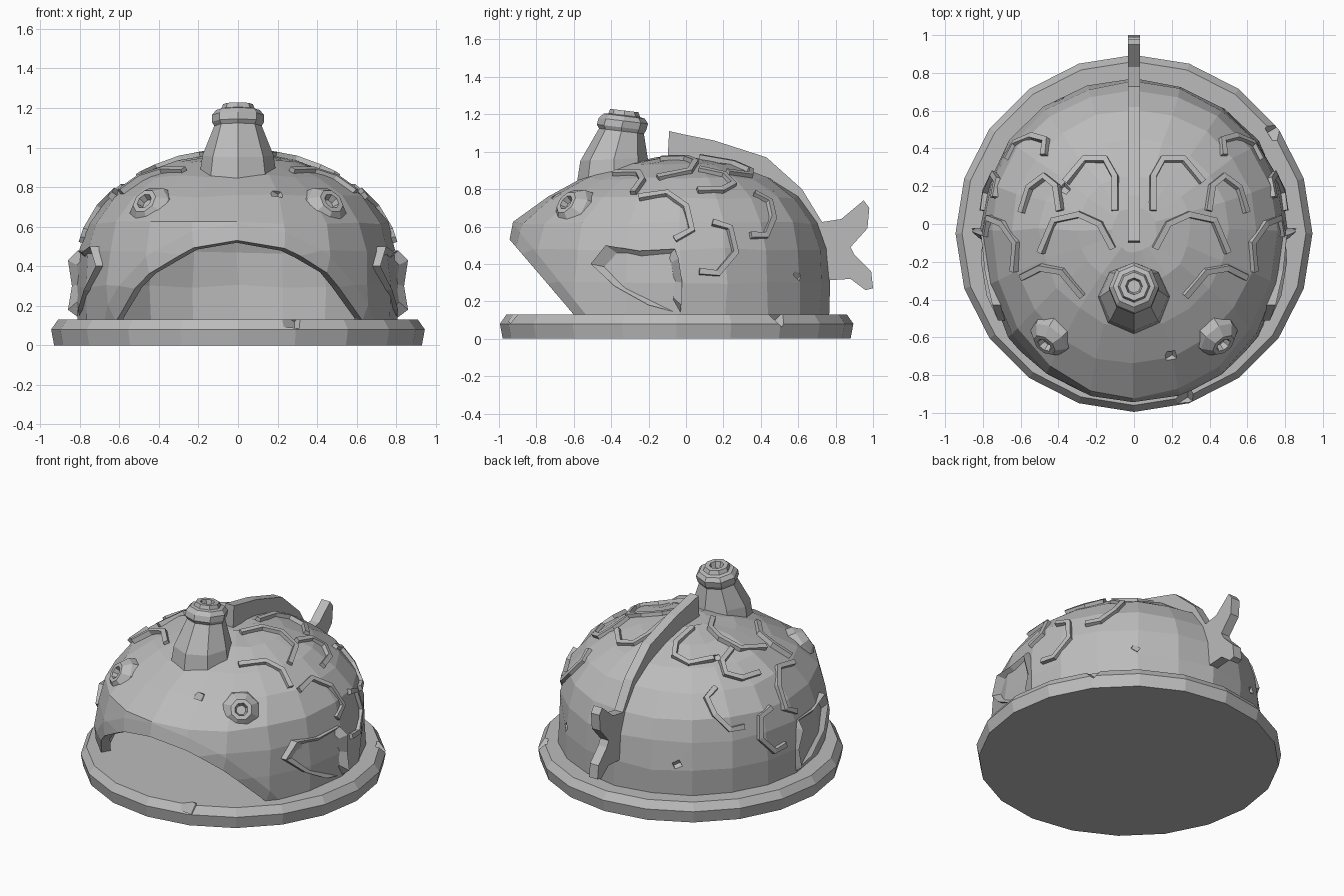
import bpy, bmesh, math, random
from mathutils import Vector, Matrix
from mathutils.bvhtree import BVHTree

random.seed(4)
if "Cube" in bpy.data.objects:
    bpy.data.objects.remove(bpy.data.objects["Cube"])

stone = bpy.data.materials.new("grey_stone")
stone.use_nodes = True
GREY = (0.5, 0.5, 0.5, 1)
stone.diffuse_color = GREY
stone.node_tree.nodes["Principled BSDF"].inputs["Base Color"].default_value = GREY


def finish(bm, name):
    bmesh.ops.recalc_face_normals(bm, faces=bm.faces[:])
    mesh = bpy.data.meshes.new(name)
    bm.to_mesh(mesh)
    bm.free()
    mesh.materials.append(stone)
    obj = bpy.data.objects.new(name, mesh)
    bpy.context.collection.objects.link(obj)
    return obj


def loft(bm, rings, caps=True):
    """Skin a list of closed point rings with quads."""
    loops = [[bm.verts.new(p) for p in ring] for ring in rings]
    n = len(loops[0])
    for a, b in zip(loops, loops[1:]):
        for i in range(n):
            j = (i + 1) % n
            bm.faces.new((a[i], a[j], b[j], b[i]))
    if caps:
        bm.faces.new(loops[0][::-1])
        bm.faces.new(loops[-1])
    return loops


def circle(n, r, y, z, turn=0.0, tilt=0.0):
    pts = []
    for i in range(n):
        a = math.tau * i / n + turn
        c, s = r * math.cos(a), r * math.sin(a)
        pts.append(Vector((c, y + s, z + tilt * s)))
    return pts


def plate(name, outline, half):
    """Upright fin from a side outline of (y, z) points."""
    bm = bmesh.new()
    loft(bm, [[(x, y, z) for y, z in outline] for x in (-half, half)])
    return finish(bm, name)


def mirrored(bm):
    geo = bmesh.ops.duplicate(bm, geom=bm.verts[:] + bm.edges[:] + bm.faces[:])["geom"]
    for v in geo:
        if isinstance(v, bmesh.types.BMVert):
            v.co.x = -v.co.x


# Round base slab
bm = bmesh.new()
loft(bm, [circle(20, r, -0.05, z) for r, z in
          ((0.93, 0), (0.945, 0.08), (0.91, 0.13))])
base = finish(bm, "base_slab")

# Domed fish body: rings pulled forward into a snout and slightly flattened behind
bm = bmesh.new()
rings = []
for r, z in ((0.81, 0.1), (0.815, 0.3), (0.8, 0.48), (0.755, 0.62), (0.65, 0.755),
             (0.5, 0.855), (0.3, 0.93), (0.12, 0.965)):
    ring = circle(20, r, 0, z)
    pull = 1.18 - 0.18 * min(1, max(0, (z - 0.62) / 0.3))
    for p in ring:
        p.y *= pull if p.y < 0 else 0.975
        p.y -= 0.03
        p += Vector([random.uniform(-0.008, 0.008) for _ in range(3)])
    rings.append(ring)
loops = loft(bm, rings, caps=False)
bm.faces.new(loops[-1])
bmesh.ops.recalc_face_normals(bm, faces=bm.faces[:])
surface = BVHTree.FromBMesh(bm)

# Slanted mouth: one cut marks the lip, the next opens it, then the lip edge turns inward
mouth_no = Vector((0, -1, -0.8)).normalized()
mouth_co = Vector((0, -0.6, 0.13))
for back, opened in ((0.05, False), (0, True)):
    bmesh.ops.bisect_plane(bm, geom=bm.verts[:] + bm.edges[:] + bm.faces[:], dist=1e-5,
                           plane_co=mouth_co - mouth_no * back, plane_no=mouth_no,
                           clear_outer=opened)
for v in bm.verts:
    if abs((v.co - mouth_co).dot(mouth_no)) < 1e-4:
        v.co.x *= 0.95
        v.co.z -= 0.03 * max(0, v.co.z - 0.13) / 0.45
body = finish(bm, "fish_body")
shell = body.modifiers.new("wall", 'SOLIDIFY')
shell.thickness = 0.06
shell.offset = -1

# Chipped nicks in the stone
bm = bmesh.new()
for x, y, z, s in ((0.28, -0.93, 0.13, 0.08), (0.75, 0.5, 0.13, 0.08),
                   (0.36, 0.48, 0.81, 0.05), (-0.37, 0.19, 0.89, 0.05),
                   (0.5, 0.61, 0.34, 0.05), (-0.4, 0.67, 0.34, 0.05),
                   (0.2, -0.7, 0.77, 0.05)):
    bmesh.ops.create_cube(bm, size=s, matrix=Matrix.Translation((x, y, z))
                          @ Matrix.Rotation(0.8, 4, 'X') @ Matrix.Rotation(0.7, 4, 'Y'))
chips = finish(bm, "chip_cutter")
chips.hide_render = True
chips.hide_set(True)
for obj in (base, body):
    cut = obj.modifiers.new("chips", 'BOOLEAN')
    cut.operation = 'DIFFERENCE'
    cut.object = chips

# Leaning chimney with collar and flue
bm = bmesh.new()
stack = [(0.2, -0.385, 0.82, 0), (0.18, -0.385, 0.96, 0.05), (0.12, -0.345, 1.11, -0.12),
         (0.132, -0.345, 1.13, -0.12), (0.132, -0.335, 1.165, -0.12),
         (0.11, -0.33, 1.19, -0.12), (0.085, -0.33, 1.195, -0.12),
         (0.075, -0.33, 1.22, -0.12), (0.045, -0.33, 1.22, -0.12), (0.035, -0.33, 1.18, -0.12)]
loft(bm, [circle(8, r, y, z, math.pi / 2, t) for r, y, z, t in stack])
finish(bm, "chimney")

# Back fin and tail fin
plate("back_fin", [(-0.1, 0.93), (-0.09, 1.11), (0, 1.09), (0.15, 1.06), (0.43, 0.97),
                   (0.62, 0.8), (0.73, 0.62), (0.67, 0.6), (0.4, 0.83), (0.1, 0.93)], 0.032)
plate("tail_fin", [(0.7, 0.62), (0.83, 0.64), (0.95, 0.74), (0.98, 0.7), (0.97, 0.59),
                   (0.88, 0.49), (0.9, 0.45), (0.99, 0.36), (1.0, 0.27), (0.96, 0.26),
                   (0.88, 0.32), (0.72, 0.31)], 0.032)

# Flared side fins with a scooped outer face
bm = bmesh.new()
outer = [Vector(p) for p in (
    (0.72, -0.51, 0.4), (0.75, -0.43, 0.5), (0.79, -0.25, 0.47), (0.81, -0.06, 0.48),
    (0.86, -0.04, 0.43), (0.84, -0.02, 0.3), (0.86, -0.025, 0.18), (0.8, -0.03, 0.135),
    (0.81, -0.2, 0.18), (0.78, -0.38, 0.28))]
inner = [Vector((0.64, p.y, p.z)) for p in outer]
mid = sum(outer, Vector()) / len(outer)
scoop = [p.lerp(mid, 0.25) - Vector((0.03, 0, 0)) for p in outer]
loft(bm, [inner, outer, scoop])
mirrored(bm)
finish(bm, "side_fins")

# Eyes: stubby eight-sided cones with a sunken pupil
bm = bmesh.new()
out = Vector((0.5, -0.62, 0.5)).normalized()
seat = Vector((0.445, -0.605, 0.7))
turn = out.to_track_quat('Z', 'Y').to_matrix()
loft(bm, [[seat + turn @ p for p in circle(8, r, 0, h, math.pi / 8)] for r, h in
          ((0.13, -0.04), (0.115, 0.01), (0.068, 0.055), (0.042, 0.055), (0.03, 0.02))])
mirrored(bm)
finish(bm, "eyes")

# Raised curved scales laid onto the dome, given from above (x, y) or from the side (y, z)
from_above = [
    [(0.1, 0.07), (0.1, 0.25), (0.15, 0.34), (0.26, 0.34), (0.36, 0.22)],
    [(0.11, -0.13), (0.18, 0), (0.29, 0.05), (0.42, 0.02), (0.49, -0.15)],
    [(0.27, -0.38), (0.38, -0.25), (0.49, -0.23), (0.59, -0.28)],
    [(0.39, 0.07), (0.41, 0.2), (0.47, 0.25), (0.55, 0.19), (0.59, 0.06)],
]
from_side = [
    [(-0.25, 0.75), (-0.1, 0.77), (0, 0.7), (0.03, 0.58), (-0.06, 0.53)],
    [(0.14, 0.62), (0.23, 0.59), (0.26, 0.46), (0.17, 0.35), (0.07, 0.36)],
    [(0.36, 0.77), (0.44, 0.73), (0.46, 0.64), (0.42, 0.55), (0.34, 0.55)],
]


def scale_strip(bm, hits):
    rings = []
    for i, (p, n) in enumerate(hits):
        a, b = hits[max(i - 1, 0)][0], hits[min(i + 1, len(hits) - 1)][0]
        side = (b - a).cross(n).normalized() * 0.02
        up = n * 0.024
        rings.append([p - side - up, p + side - up, p + side * 0.8 + up, p - side * 0.8 + up])
    loft(bm, rings)


def land(origin, direction):
    p, n, _, _ = surface.ray_cast(Vector(origin), Vector(direction))
    # blend towards the dome's radial direction for an even strip
    radial = (p - Vector((0, -0.03, 0.25))).normalized()
    return p, (n * (1 if n.dot(radial) > 0 else -1) + radial).normalized()


bm = bmesh.new()
for path in from_above:
    scale_strip(bm, [land((x, y, 2), (0, 0, -1)) for x, y in path])
for path in from_side:
    scale_strip(bm, [land((2, y, z), (-1, 0, 0)) for y, z in path])
mirrored(bm)
finish(bm, "scales")
